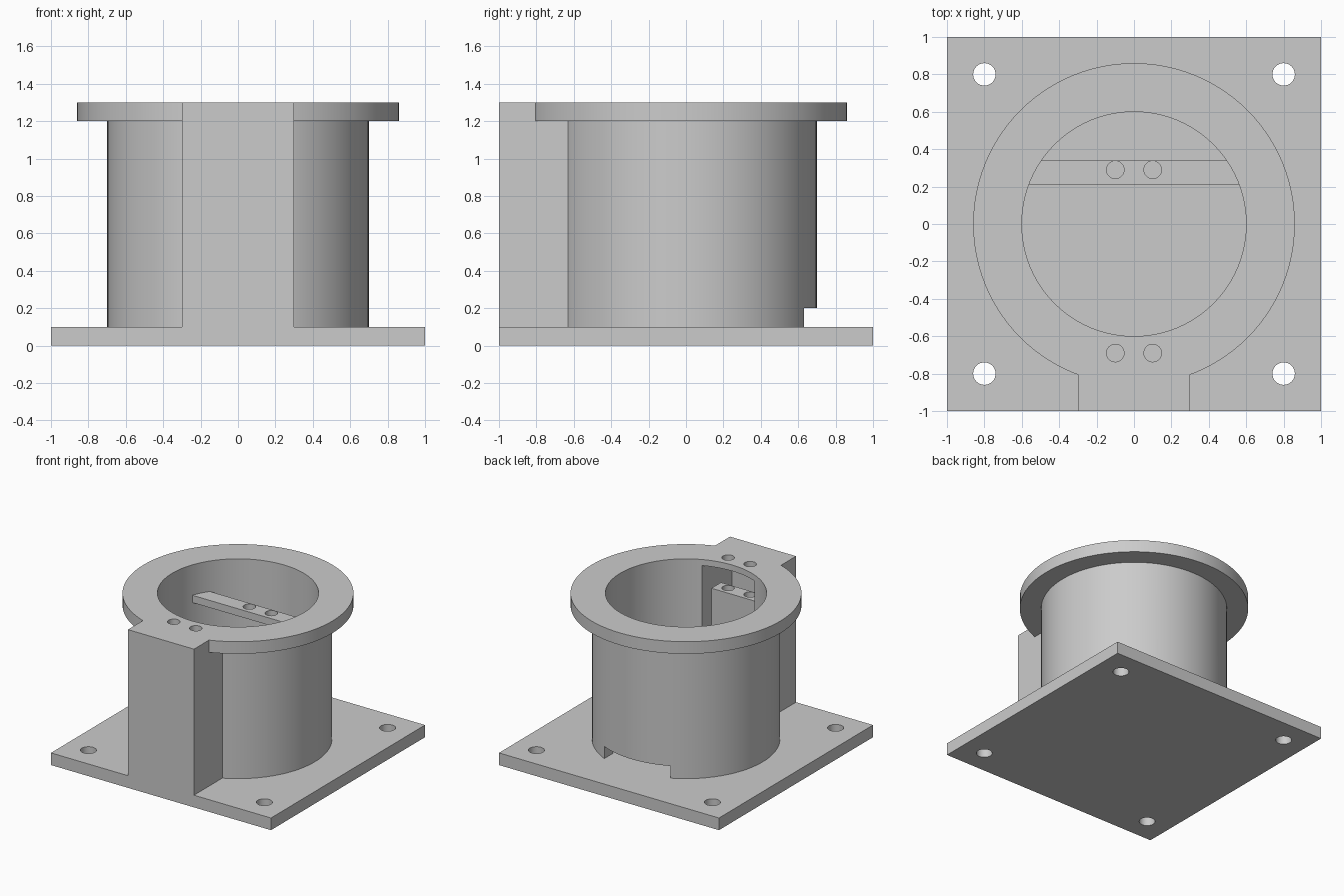
import bpy
import math

cube = bpy.data.objects.get("Cube")
if cube:
    bpy.data.objects.remove(cube, do_unlink=True)

grey = bpy.data.materials.new("plain grey")
grey.use_nodes = True
COLOUR = (0.6, 0.6, 0.6, 1)
grey.diffuse_color = COLOUR
grey.node_tree.nodes["Principled BSDF"].inputs["Base Color"].default_value = COLOUR


def finish(name):
    obj = bpy.context.object
    obj.name = name
    bpy.ops.object.transform_apply(location=True, rotation=True, scale=True)
    obj.data.materials.append(grey)
    return obj


def box(name, x, y, z):
    """Box from (min, max) pairs."""
    spans = (x, y, z)
    bpy.ops.mesh.primitive_cube_add(size=1, location=[(a + b) / 2 for a, b in spans])
    bpy.context.object.scale = [b - a for a, b in spans]
    return finish(name)


def cylinder(name, radius, z, at=(0, 0), sides=96):
    bpy.ops.mesh.primitive_cylinder_add(
        vertices=sides, radius=radius, depth=z[1] - z[0],
        location=(at[0], at[1], (z[0] + z[1]) / 2))
    return finish(name)


def combine(target, tool, operation):
    """Apply a boolean and discard the tool."""
    mod = target.modifiers.new("cut", 'BOOLEAN')
    mod.operation = operation
    mod.solver = 'EXACT'
    mod.object = tool
    bpy.context.view_layer.objects.active = target
    bpy.ops.object.modifier_apply(modifier=mod.name)
    bpy.data.objects.remove(tool, do_unlink=True)


def smooth(obj):
    bpy.ops.object.select_all(action='DESELECT')
    obj.select_set(True)
    bpy.context.view_layer.objects.active = obj
    bpy.ops.object.shade_smooth_by_angle(angle=math.radians(30))


BASE, TOP = 0.1, 1.3
FRONT_HOLE_Y, BACK_HOLE_Y = -0.69, 0.29

# Body: square plate, round drum, rim flange and front housing in one solid
body = box("holder_body", (-1, 1), (-1, 1), (0, BASE))
combine(body, cylinder("drum", 0.7, (0.05, TOP)), 'UNION')
combine(body, cylinder("flange", 0.86, (1.2, TOP)), 'UNION')
combine(body, box("front_housing", (-0.3, 0.3), (-1, -0.3), (0, TOP)), 'UNION')

# Bore, housing pocket and rear notch
combine(body, cylinder("bore", 0.6, (BASE, 1.5)), 'DIFFERENCE')
combine(body, box("pocket", (-0.24, 0.24), (-0.94, -0.3), (BASE, 1.25)), 'DIFFERENCE')
combine(body, box("rear_notch", (-0.3, 0.3), (0.3, 0.9), (BASE, 0.2)), 'DIFFERENCE')

# Corner mounting holes and screw holes in the housing roof
for sx in (-1, 1):
    for sy in (-1, 1):
        combine(body, cylinder("bolt_hole", 0.06, (-0.1, 0.2), (sx * 0.8, sy * 0.8), 32),
                'DIFFERENCE')
    combine(body, cylinder("roof_hole", 0.047, (1.2, 1.4), (sx * 0.1, FRONT_HOLE_Y), 32),
            'DIFFERENCE')
smooth(body)

# Cross bar spanning the rear of the bore
bar = box("rear_cross_bar", (-0.7, 0.7), (0.21, 0.34), (0.99, 1.05))
combine(bar, cylinder("bar_trim", 0.602, (0.9, 1.2)), 'INTERSECT')

# Mounting post standing inside the housing pocket
post = box("front_post", (-0.2, 0.2), (-0.74, -0.615), (BASE, 1.05))

for part, y in ((bar, BACK_HOLE_Y), (post, FRONT_HOLE_Y)):
    for x in (-0.1, 0.1):
        combine(part, cylinder("screw_hole", 0.047, (0.95, 1.2), (x, y), 32), 'DIFFERENCE')
    smooth(part)
